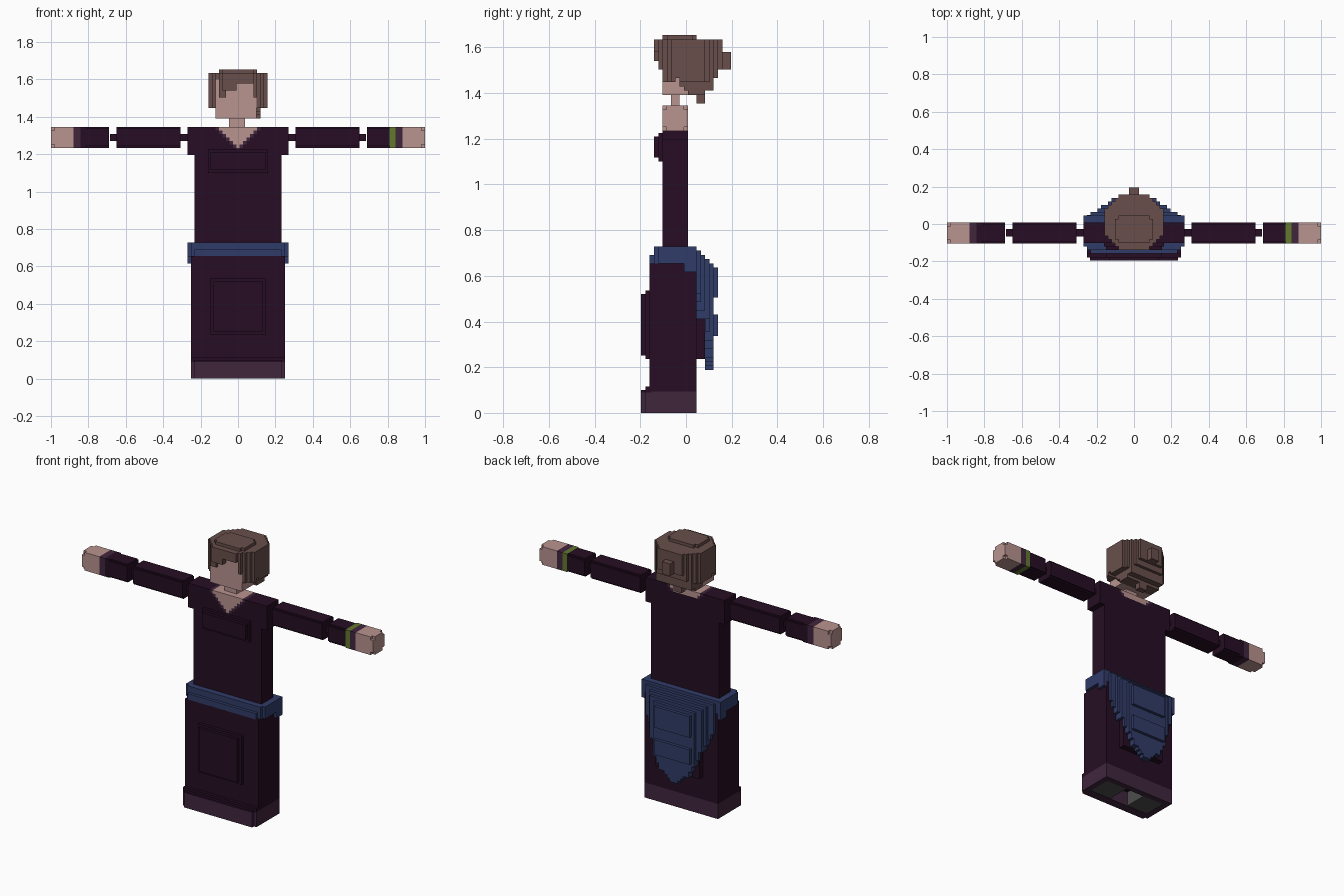
import bpy, bmesh

if "Cube" in bpy.data.objects:
    bpy.data.objects.remove(bpy.data.objects["Cube"])

U = 2 / 107  # size of one block


def material(name, rgb):
    m = bpy.data.materials.new(name)
    m.diffuse_color = (*rgb, 1)
    m.use_nodes = True
    m.node_tree.nodes["Principled BSDF"].inputs["Base Color"].default_value = m.diffuse_color
    return m


DARK = material("dark plum cloth", (0.019, 0.0042, 0.017))
PURPLE = material("purple trim", (0.051, 0.019, 0.046))
SKIN = material("skin", (0.485, 0.292, 0.275))
HAIR = material("brown hair", (0.138, 0.078, 0.072))
BLUE = material("blue sash", (0.030, 0.045, 0.140))
GREEN = material("green band", (0.127, 0.188, 0.030))
GREY = material("grey shoe", (0.075, 0.075, 0.075))


def finish(name, bm, mats):
    bmesh.ops.recalc_face_normals(bm, faces=bm.faces)
    me = bpy.data.meshes.new(name)
    bm.to_mesh(me)
    bm.free()
    for m in mats:
        me.materials.append(m)
    ob = bpy.data.objects.new(name, me)
    bpy.context.collection.objects.link(ob)
    return ob


def box(name, mat, x, y, z):
    bm = bmesh.new()
    bmesh.ops.create_cube(bm, size=1)
    for v in bm.verts:
        v.co = [r[0] if c < 0 else r[1] for c, r in zip(v.co, (x, y, z))]
    return finish(name, bm, [mat])


def blocks(name, mats, ri, rj, rk, rule, z0=0.0):
    """Outer skin of the grid cells for which rule(i, j, k) gives a material number."""
    cells = {}
    for i in range(ri[0], ri[1] + 1):
        for j in range(rj[0], rj[1] + 1):
            for k in range(rk[0], rk[1] + 1):
                m = rule(i, j, k)
                if m is not None:
                    cells[i, j, k] = m
    bm = bmesh.new()
    for c, m in cells.items():
        for axis in range(3):
            a, b = (axis + 1) % 3, (axis + 2) % 3
            for s in (-1, 1):
                n = list(c)
                n[axis] += s
                if tuple(n) in cells:
                    continue
                quad = []
                for da, db in ((-1, -1), (1, -1), (1, 1), (-1, 1)):
                    p = [float(q) for q in c]
                    p[axis] += s / 2
                    p[a] += da / 2
                    p[b] += db / 2
                    quad.append(bm.verts.new((p[0] * U, p[1] * U, (p[2] + 0.5) * U + z0)))
                f = bm.faces.new(quad if s > 0 else quad[::-1])
                f.material_index = m
    me = bpy.data.meshes.new(name)
    bm.to_mesh(me)
    bm.free()
    for m in mats:
        me.materials.append(m)
    ob = bpy.data.objects.new(name, me)
    bpy.context.collection.objects.link(ob)


def bar(name, mat, x0, x1, notch):
    """Arm section along x with stepped long edges."""
    y0, y1, z0, z1 = -0.103, 0.009, 1.234, 1.346
    n = notch
    if not n:
        return box(name, mat, (x0, x1), (y0, y1), (z0, z1))
    prof = [(y0 + n, z0), (y1 - n, z0), (y1 - n, z0 + n), (y1, z0 + n),
            (y1, z1 - n), (y1 - n, z1 - n), (y1 - n, z1), (y0 + n, z1),
            (y0 + n, z1 - n), (y0, z1 - n), (y0, z0 + n), (y0 + n, z0 + n)]
    bm = bmesh.new()
    f = bm.faces.new([bm.verts.new((x0, y, z)) for y, z in prof])
    new = bmesh.ops.extrude_face_region(bm, geom=[f])["geom"]
    for v in new:
        if isinstance(v, bmesh.types.BMVert):
            v.co.x = x1
    return finish(name, bm, [mat])


# Arms
for side, s in (("left", -1), ("right", 1)):
    def span(a, b):
        return sorted((s * a, s * b))
    for part, a, b in (("shoulder_joint", 0.27, 0.31), ("elbow_joint", 0.645, 0.685)):
        box(f"{side}_{part}", DARK, span(a, b), (-0.066, -0.028), (1.271, 1.308))
    bar(f"{side}_upper_arm", DARK, *span(0.308, 0.649), U / 2)
    bar(f"{side}_forearm", DARK, *span(0.69, 0.81), U / 2)
    bar(f"{side}_wristband", GREEN if s > 0 else DARK, *span(0.81, 0.841), 0)
    bar(f"{side}_cuff", PURPLE, *span(0.841, 0.88), 0)
    bar(f"{side}_hand", SKIN, *span(0.88, 1 - U), 0)
    bar(f"{side}_fingertips", SKIN, *span(1 - U, 1), U)


# Torso with a V neckline
def torso(i, j, k):
    if abs(i) > (14 if k >= 64 else 12):
        return None
    depth = k - 66 if j < -1 else (k - 66 if k >= 70 else -9)
    if abs(i) <= depth:
        return 1
    if abs(i) <= depth + 1 and k > 64:
        return 2
    return 0


blocks("torso", [DARK, SKIN, PURPLE], (-14, 14), (-5, 0), (35, 71), torso)
box("chest_panel_base", DARK, (-0.16, 0.16), (-0.121, -0.09), (1.10, 1.225))
box("chest_panel", DARK, (-0.15, 0.15), (-0.14, -0.09), (1.118, 1.21))

# Skirt with raised panels and a hollow hem
box("skirt", DARK, (-0.252, 0.252), (-0.159, 0.047), (0.0935, 0.655))
box("front_panel_base", DARK, (-0.15, 0.15), (-0.178, -0.15), (0.235, 0.535))
box("front_panel", DARK, (-0.132, 0.132), (-0.196, -0.15), (0.252, 0.52))
box("back_panel", DARK, (-0.15, 0.15), (0.03, 0.084), (0.235, 0.467))
box("hem_ledge", DARK, (-0.234, 0.234), (-0.196, -0.15), (0.09, 0.1))
box("hem_upper_ledge", DARK, (-0.252, 0.252), (-0.178, -0.15), (0.09, 0.115))
box("hem_front_lip", PURPLE, (-0.234, 0.234), (-0.196, -0.178), (0, 0.0935))
box("hem_front", PURPLE, (-0.252, 0.252), (-0.178, -0.14), (0, 0.0935))
box("hem_back", PURPLE, (-0.252, 0.252), (0.01, 0.047), (0, 0.0935))
for side, s in (("left", -1), ("right", 1)):
    box(f"{side}_hem", PURPLE, sorted((s * 0.215, s * 0.252)), (-0.14, 0.01), (0, 0.0935))
    box(f"{side}_shoe", GREY, sorted((s * 0.066, s * 0.215)), (-0.14, 0.01), (0.002, 0.0935))


# Sash around the hips
def sash(i, j, k):
    x = abs(i)
    if x > 14 or (j == -8 and (x > 12 or k > 36)) or (j == -7 and x > 13):
        return None
    if k < 35 and not (j >= 0 and x >= 13):
        return None
    return 0


blocks("sash", [BLUE], (-14, 14), (-8, 2), (33, 38), sash)


# Cloth hanging at the back, rounded outwards and narrowing downwards
def drape(i, j, k):
    x = abs(i)
    if k >= 31:
        reach = min(7, 2 + (38 - k))
    else:
        reach = 7 if k >= 27 or 18 <= k <= 22 else 6
    reach = min(reach, 7 - max(0, x - 6) * 0.62)
    width = 14 if k >= 32 else 4 + (k - 10) * 0.45
    if k < 13:
        width -= 13 - k
    if x > width or j > reach or (k < 25 and j < 5 and x < 9):
        return None
    return 0


blocks("back_drape", [BLUE], (-14, 14), (3, 7), (10, 38), drape)

# Head and neck
box("neck", SKIN, (-0.047, 0.037), (-0.066, -0.028), (1.33, 1.40))
box("head", SKIN, (-0.121, 0.1), (-0.103, 0.009), (1.392, 1.6))

# Lowest hair block for each depth row, front to back
HAIR_LOW = dict(zip(range(-7, 9), (82, 80, 77, 77, 77, 78, 76, 75, 74, 74, 74, 74, 75, 75, 78, 80)))


def hair(i, j, k):
    x = abs(i)
    if j > 8:  # tuft at the back
        return 0 if x <= 1 and 80 <= k <= 83 else None
    if k < 74:
        return 0 if x <= 1 and 3 <= j <= 4 else None
    if k < HAIR_LOW[j]:
        return None
    if k == 87:
        return 0 if x <= 5 and -5 <= j <= 2 and x + abs(j + 1.5) < 8 else None
    if (i / 8.7) ** 2 + ((j - 0.5) / 8.4) ** 2 > 1.02:
        return None
    if k < 77 and x > 6:
        return None
    if j <= 0 and k < 83 and -6 <= i <= 4 and j >= -5:  # space for the head
        return None
    if j <= -5:  # opening for the face
        if -3 <= i <= 4 and k < (84 if i >= 0 else 82):
            return None
        if -6 <= i <= -4 and k < 80:
            return None
    return 0


blocks("hair", [HAIR], (-8, 8), (-7, 10), (72, 87), hair, 0.009)
